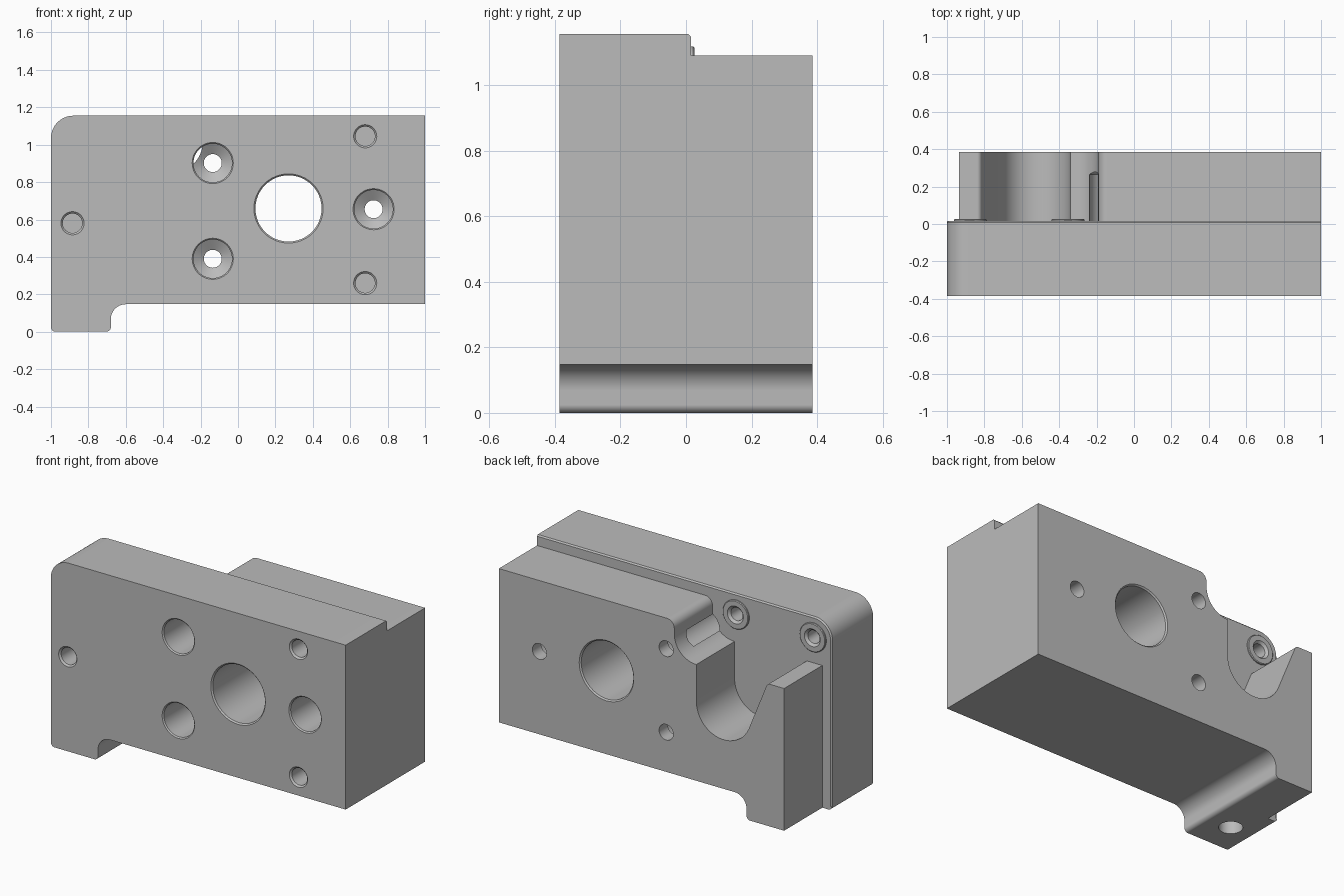
import bpy, bmesh, math
from mathutils import Vector, Matrix

old = bpy.data.objects.get("Cube")
if old:
    bpy.data.objects.remove(old, do_unlink=True)

FRONT, STEP, BACK = -0.385, 0.015, 0.385

grey = bpy.data.materials.new("machined grey")
grey.use_nodes = True
color = (0.5, 0.5, 0.5, 1)
grey.diffuse_color = color
grey.node_tree.nodes["Principled BSDF"].inputs["Base Color"].default_value = color


def make_object(name, bm):
    bmesh.ops.recalc_face_normals(bm, faces=bm.faces)
    mesh = bpy.data.meshes.new(name)
    bm.to_mesh(mesh)
    bm.free()
    mesh.materials.append(grey)
    obj = bpy.data.objects.new(name, mesh)
    bpy.context.collection.objects.link(obj)
    return obj


def rounded(corners, steps=20):
    """Outline from (x, z, fillet radius) corners."""
    out = []
    for i, (x, z, r) in enumerate(corners):
        p = Vector((x, z))
        if not r:
            out.append(p)
            continue
        a = (Vector(corners[i - 1][:2]) - p).normalized()
        b = (Vector(corners[(i + 1) % len(corners)][:2]) - p).normalized()
        half = a.angle(b) / 2
        centre = p + (a + b).normalized() * r / math.sin(half)
        start = p + a * r / math.tan(half) - centre
        end = p + b * r / math.tan(half) - centre
        sweep = math.pi - 2 * half
        for k in range(steps + 1):
            t = k / steps
            out.append(centre + (start * math.sin((1 - t) * sweep)
                                 + end * math.sin(t * sweep)) / math.sin(sweep))
    return out


def extrude(name, outline, y0, y1):
    bm = bmesh.new()
    cap = bm.faces.new([bm.verts.new((p.x, y0, p.y)) for p in outline])
    ext = bmesh.ops.extrude_face_region(bm, geom=[cap])["geom"]
    bmesh.ops.translate(bm, vec=(0, y1 - y0, 0),
                        verts=[v for v in ext if isinstance(v, bmesh.types.BMVert)])
    return make_object(name, bm)


def lathe(name, profile, x, z, y=0, upright=False, sides=48):
    """Closed solid turned about the y axis from (radius, y) points."""
    bm = bmesh.new()
    rings = []
    for r, d in profile:
        rings.append([bm.verts.new((r * math.cos(a), d, r * math.sin(a)))
                      for a in (2 * math.pi * k / sides for k in range(sides))])
    for lo, hi in zip(rings, rings[1:]):
        for k in range(sides):
            n = (k + 1) % sides
            bm.faces.new((lo[k], lo[n], hi[n], hi[k]))
    bm.faces.new(rings[0])
    bm.faces.new(rings[-1])
    if upright:
        bm.transform(Matrix.Rotation(math.pi / 2, 4, "X"))
    bm.transform(Matrix.Translation((x, y, z)))
    return make_object(name, bm)


def combine(body, tool, operation="DIFFERENCE"):
    mod = body.modifiers.new("cut", "BOOLEAN")
    mod.object, mod.operation, mod.solver = tool, operation, "EXACT"
    graph = bpy.context.evaluated_depsgraph_get()
    mesh = bpy.data.meshes.new_from_object(body.evaluated_get(graph))
    body.modifiers.clear()
    body.data = mesh
    bpy.data.objects.remove(tool, do_unlink=True)


# Full-depth block with the foot
body = extrude("mounting_block", rounded([
    (-1, 0, 0.025), (-0.68, 0, 0.025), (-0.68, 0.147, 0.08), (1, 0.147, 0),
    (1, 1.155, 0), (-1, 1.155, 0.12)]), FRONT, BACK)

# Rear relief: top step, stepped slot, low post and side step
combine(body, extrude("rear_relief", rounded([
    (1.1, 1.09, 0), (-0.19, 1.09, 0.05), (-0.19, 0.86, 0.148), (-0.34, 0.86, 0),
    (-0.34, -0.313, 0.185), (-0.822, 0.872, 0.025), (-0.935, 0.872, 0),
    (-0.935, -0.1, 0), (-1.1, -0.1, 0), (-1.1, 1.3, 0), (1.1, 1.3, 0)]), STEP, 0.5))

# Small chamfer on the plate's rear rim
bm = bmesh.new()
bm.from_mesh(body.data)


def on_rim(v):
    corner = Vector((v.co.x + 0.88, v.co.z - 1.035)).length > 0.118
    return abs(v.co.y - STEP) < 1e-4 and (
        v.co.z > 1.154 or v.co.x < -0.999 or (v.co.x < -0.88 and v.co.z > 1.03 and corner))


rim = [e for e in bm.edges if all(on_rim(v) for v in e.verts)]
bmesh.ops.bevel(bm, geom=rim, offset=0.008, segments=1, affect="EDGES")
bm.to_mesh(body.data)
bm.free()

# Ring bosses with blind holes on the rear of the plate
for x in (-0.353, -0.875):
    combine(body, lathe("boss", [(0.088, -0.05), (0.088, 0.022), (0.084, 0.026)],
                        x, 1.03), "UNION")
    combine(body, lathe("boss_hole", [(0.04, -0.15), (0.04, 0.012), (0.056, 0.028)],
                        x, 1.03))

# Large through bore, chamfered at both ends
combine(body, lathe("bore", [(0.195, FRONT - 0.01), (0.177, FRONT + 0.008),
                             (0.177, BACK - 0.008), (0.195, BACK + 0.01)], 0.27, 0.659))

# Counterbored screw holes with conical seats
for x, z in ((-0.135, 0.902), (-0.135, 0.39), (0.725, 0.655)):
    combine(body, lathe("screw_hole", [
        (0.12, FRONT - 0.01), (0.103, FRONT + 0.007), (0.103, 0.265), (0.048, 0.3),
        (0.048, 0.45)], x, z))

# Blind pin holes in the front
for x, z in ((0.68, 1.045), (0.68, 0.26), (-0.885, 0.58)):
    combine(body, lathe("pin_hole", [(0.072, FRONT - 0.01), (0.052, FRONT + 0.01),
                                     (0.052, -0.17)], x, z))

# Blind hole under the foot
combine(body, lathe("foot_hole", [(0.066, -0.05), (0.066, 0.25)], -0.843, 0, -0.19, True))

bpy.ops.object.select_all(action="DESELECT")
body.select_set(True)
bpy.context.view_layer.objects.active = body
bpy.ops.object.shade_smooth_by_angle(angle=math.radians(25))
